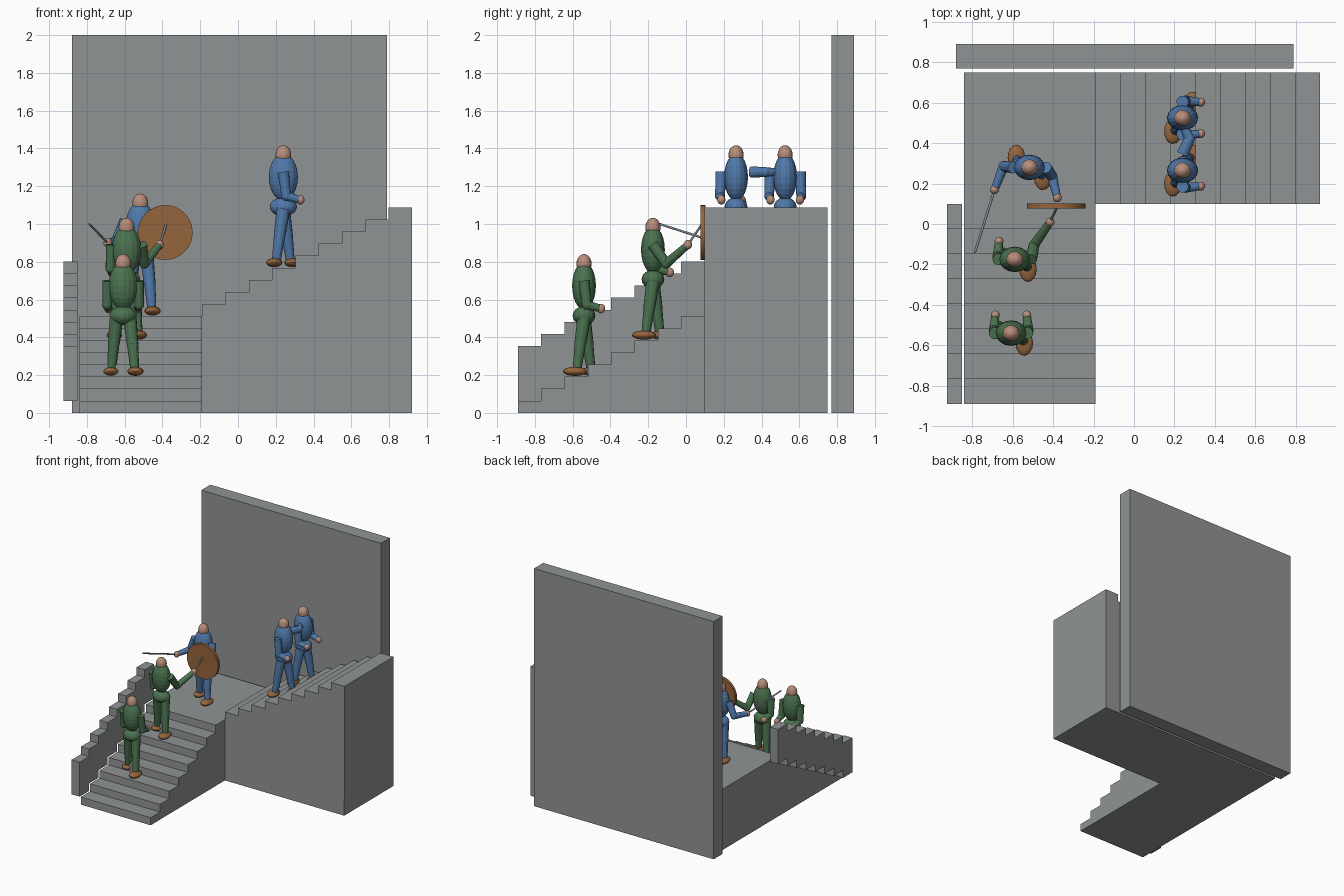
import bpy, bmesh
from math import radians
from mathutils import Vector, Matrix

cube = bpy.data.objects.get("Cube")
if cube:
    bpy.data.objects.remove(cube)


def material(name, rgb):
    m = bpy.data.materials.new(name)
    m.use_nodes = True
    m.diffuse_color = (*rgb, 1)
    m.node_tree.nodes["Principled BSDF"].inputs["Base Color"].default_value = (*rgb, 1)
    return m


STONE = material("stone grey", (0.28, 0.295, 0.30))
BLUE = material("cloth blue", (0.08, 0.19, 0.40))
GREEN = material("cloth green", (0.07, 0.17, 0.08))
SKIN = material("skin", (0.48, 0.27, 0.20))
BROWN = material("leather brown", (0.30, 0.13, 0.045))
STEEL = material("steel", (0.22, 0.24, 0.26))


def finish(bm, name, mat):
    bmesh.ops.recalc_face_normals(bm, faces=bm.faces)
    me = bpy.data.meshes.new(name)
    bm.to_mesh(me)
    bm.free()
    me.materials.append(mat)
    ob = bpy.data.objects.new(name, me)
    bpy.context.collection.objects.link(ob)
    return ob


def prism(name, outline, extrude):
    """Extrude a closed outline of 3D points along a vector."""
    bm = bmesh.new()
    face = bm.faces.new([bm.verts.new(p) for p in outline])
    out = bmesh.ops.extrude_face_region(bm, geom=[face])["geom"]
    verts = [v for v in out if isinstance(v, bmesh.types.BMVert)]
    bmesh.ops.translate(bm, verts=verts, vec=extrude)
    return finish(bm, name, STONE)


def stair_line(start, base, count):
    """Zigzag of (distance, height) points going up a flight."""
    pts = []
    for i in range(count):
        z = base + RISE * (i + 1)
        pts += [(start + TREAD * i, z), (start + TREAD * (i + 1), z)]
    return pts


def ball(bm, centre, size):
    mat = Matrix.Translation(centre) @ Matrix.Diagonal((*size, 1))
    bmesh.ops.create_uvsphere(bm, u_segments=16, v_segments=12, radius=1, matrix=mat)


def rod(bm, a, b, r1, r2):
    a, b = Vector(a), Vector(b)
    d = b - a
    mat = Matrix.Translation((a + b) / 2) @ d.to_track_quat("Z", "Y").to_matrix().to_4x4()
    bmesh.ops.create_cone(bm, cap_ends=True, segments=12, radius1=r1, radius2=r2,
                          depth=d.length, matrix=mat)


# Stonework
TREAD, RISE = 0.1235, 0.064
FRONT, CORNER, BACK = -0.89, 0.098, 0.75
LEFT, INNER, RIGHT = -0.84, -0.19, 0.92
LANDING = RISE * 8

lower = stair_line(FRONT, 0, 8)
prism("lower_stairs_and_landing",
      [(LEFT, y, z) for y, z in [(FRONT, 0)] + lower + [(BACK, LANDING), (BACK, 0)]],
      (INNER - LEFT, 0, 0))
prism("upper_stairs",
      [(x, CORNER, z) for x, z in [(INNER, 0)] + stair_line(INNER, LANDING, 9) + [(RIGHT, 0)]],
      (0, BACK - CORNER, 0))
prism("stepped_parapet",
      [(-0.925, y, z) for y, z in stair_line(FRONT, 0.29, 8) + lower[::-1]],
      (0.075, 0, 0))
prism("back_wall", [(-0.88, 0.77, 0), (0.79, 0.77, 0), (0.79, 0.89, 0), (-0.88, 0.89, 0)],
      (0, 0, 2))


# Figures
def figure(name, cloth, x, y, base, facing, poses=None):
    """facing is a unit (x, y); poses maps a side (1 left, -1 right) to elbow and hand."""
    poses = poses or {}
    fwd = Vector((*facing, 0))
    left = Vector((-facing[1], facing[0], 0))
    origin = Vector((x, y, base))

    def at(side, ahead, up):
        return origin + left * side + fwd * ahead + Vector((0, 0, up))

    body, limbs, skin, shoes = (bmesh.new() for _ in range(4))
    ball(body, at(0, 0, 0.48), (0.077, 0.063, 0.125))
    ball(body, at(0, 0, 0.323), (0.072, 0.06, 0.05))
    ball(skin, at(0, 0, 0.597), (0.042, 0.04, 0.052))
    for s in (1, -1):
        # Legs in mid stride
        hip, knee, ankle = at(s * 0.035, 0, 0.31), at(s * 0.05, s * 0.02, 0.17), at(s * 0.062, s * 0.038, 0.03)
        rod(limbs, hip, knee, 0.036, 0.031)
        rod(limbs, knee, ankle, 0.03, 0.023)
        ball(limbs, knee, (0.03, 0.03, 0.03))
        ball(shoes, at(s * 0.065, s * 0.048, 0.028), (0.043, 0.064, 0.024))
        # Arms
        shoulder = at(s * 0.08, 0, 0.507)
        elbow, hand = poses.get(s, (at(s * 0.085, 0.015, 0.38), at(s * 0.078, 0.09, 0.36)))
        elbow, hand = Vector(elbow), Vector(hand)
        rod(limbs, shoulder, elbow, 0.03, 0.026)
        rod(limbs, elbow, hand, 0.025, 0.019)
        ball(limbs, elbow, (0.026, 0.026, 0.026))
        ball(skin, hand, (0.022, 0.022, 0.025))
    finish(body, name + "_body", cloth)
    finish(limbs, name + "_limbs", cloth)
    finish(skin, name + "_head_and_hands", SKIN)
    finish(shoes, name + "_shoes", BROWN)


NORTH, SOUTH, EAST = (0, 1), (0, -1), (1, 0)
figure("rear_attacker", GREEN, -0.608, -0.54, RISE * 3, NORTH)
figure("lead_attacker", GREEN, -0.59, -0.175, RISE * 6, NORTH,
       {-1: ((-0.495, -0.105, 0.79), (-0.415, 0.01, 0.89))})
figure("defender", BLUE, -0.517, 0.28, LANDING, SOUTH,
       {-1: ((-0.645, 0.285, 0.91), (-0.69, 0.17, 0.90)),
        1: ((-0.405, 0.235, 0.91), (-0.38, 0.13, 0.94))})
figure("near_companion", BLUE, 0.24, 0.265, RISE * 12, EAST,
       {1: ((0.275, 0.42, 1.275), (0.24, 0.50, 1.275))})
figure("far_companion", BLUE, 0.24, 0.525, RISE * 12, EAST)

# Weapons
for name, grip, tip in (("defender_sword", (-0.69, 0.17, 0.90), (-0.787, -0.14, 1.0)),
                        ("attacker_sword", (-0.415, 0.01, 0.89), (-0.38, 0.085, 1.0))):
    bm = bmesh.new()
    rod(bm, grip, tip, 0.006, 0.006)
    finish(bm, name, STEEL)

bm = bmesh.new()
bmesh.ops.create_cone(bm, cap_ends=True, segments=32, radius1=0.145, radius2=0.145, depth=0.025,
                      matrix=Matrix.Translation((-0.385, 0.09, 0.955)) @ Matrix.Rotation(radians(90), 4, "X"))
finish(bm, "round_shield", BROWN)
